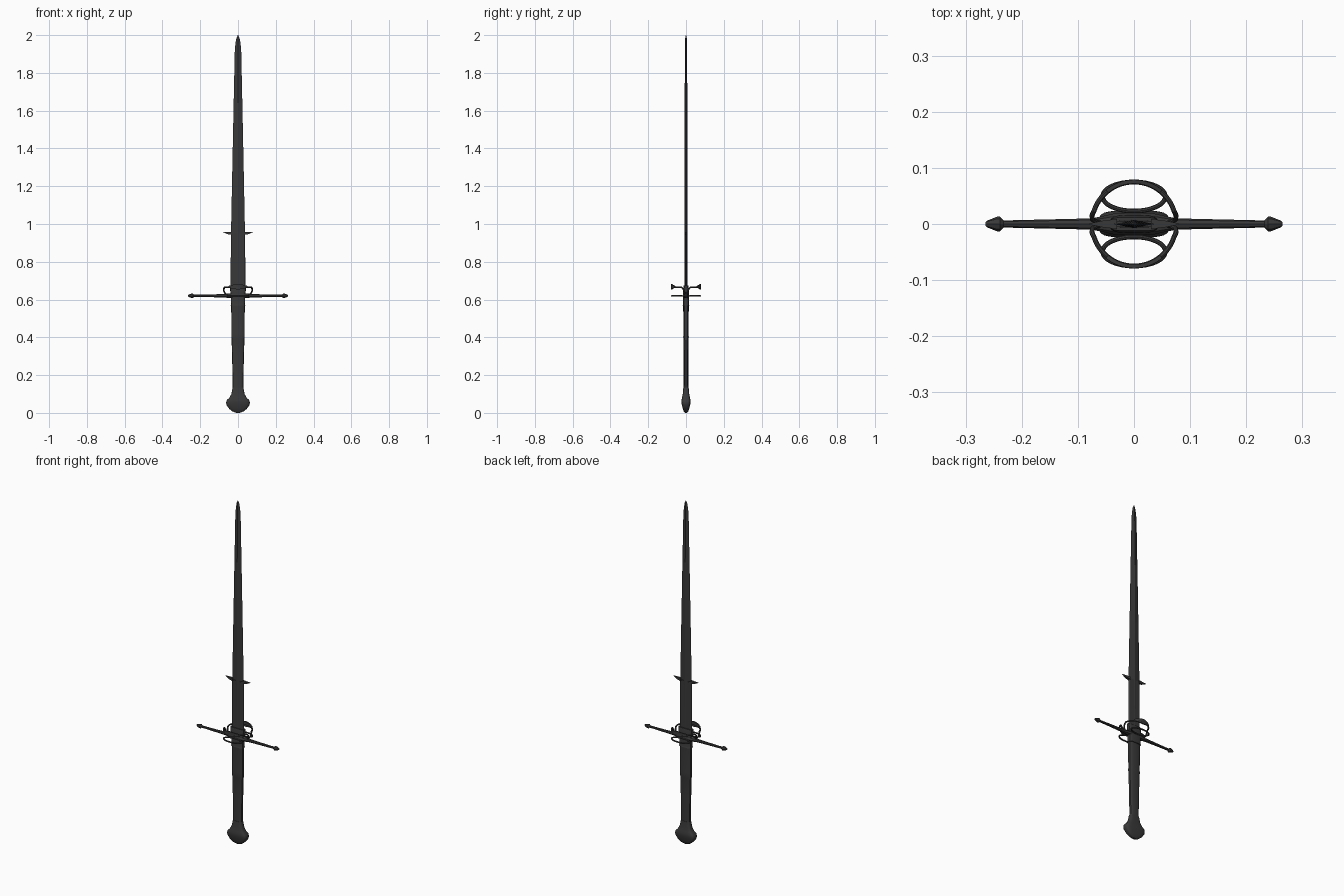
import bpy, bmesh, math
from mathutils import Vector

if "Cube" in bpy.data.objects:
    bpy.data.objects.remove(bpy.data.objects["Cube"])

steel = bpy.data.materials.new("dark_steel")
steel.diffuse_color = (0.04, 0.04, 0.04, 1)
steel.use_nodes = True
steel.node_tree.nodes["Principled BSDF"].inputs["Base Color"].default_value = steel.diffuse_color


def finish(ob, smooth=30):
    ob.data.materials.append(steel)
    bpy.ops.object.select_all(action='DESELECT')
    ob.select_set(True)
    bpy.context.view_layer.objects.active = ob
    if ob.type == 'CURVE':
        bpy.ops.object.convert(target='MESH')
    if smooth:
        bpy.ops.object.shade_smooth_by_angle(angle=math.radians(smooth))
    return bpy.context.view_layer.objects.active


def outline(n, power=1.0):
    # unit cross-section; a power below 1 makes it boxier
    f = lambda v: math.copysign(abs(v) ** power, v) if abs(v) > 1e-6 else 0
    return [(f(math.cos(2 * math.pi * i / n)), f(math.sin(2 * math.pi * i / n))) for i in range(n)]


def skin(name, rings, smooth=30):
    bm = bmesh.new()
    vs = [[bm.verts.new(p) for p in r] for r in rings]
    n = len(vs[0])
    for a, b in zip(vs, vs[1:]):
        for i in range(n):
            bm.faces.new((a[i], a[(i + 1) % n], b[(i + 1) % n], b[i]))
    bm.faces.new(vs[0])
    bm.faces.new(vs[-1])
    bmesh.ops.recalc_face_normals(bm, faces=bm.faces)
    me = bpy.data.meshes.new(name)
    bm.to_mesh(me)
    bm.free()
    ob = bpy.data.objects.new(name, me)
    bpy.context.collection.objects.link(ob)
    return finish(ob, smooth)


def loft_z(name, sections, shape, smooth=30):
    # sections: height, half width, half depth
    return skin(name, [[(u * a, v * b, z) for u, v in shape] for z, a, b in sections], smooth)


def loft_x(name, sections, shape, z0, smooth=30):
    # sections: x, half depth, half height
    return skin(name, [[(x, u * a, z0 + v * b) for u, v in shape] for x, a, b in sections], smooth)


def tube(name, pts, r, cyclic=False):
    cu = bpy.data.curves.new(name, 'CURVE')
    cu.dimensions = '3D'
    cu.bevel_depth = r
    cu.bevel_resolution = 2
    cu.use_fill_caps = True
    sp = cu.splines.new('POLY')
    sp.points.add(len(pts) - 1)
    for p, co in zip(sp.points, pts):
        p.co = (*co, 1)
    sp.use_cyclic_u = cyclic
    ob = bpy.data.objects.new(name, cu)
    bpy.context.collection.objects.link(ob)
    return finish(ob)


# blade: flat diamond section with a rounded-off point
loft_z("blade", [(0.60, .037, .007), (0.95, .037, .007), (1.30, .030, .007), (1.64, .023, .007),
                 (1.92, .017, .006), (1.96, .013, .005), (1.985, .008, .004), (2.0, .001, .001)],
       outline(4), 0)

# ricasso: thicker, blunt lower blade
loft_z("ricasso", [(0.62, .039, .007), (0.95, .038, .006)], outline(8, 0.6), 0)

# grip
loft_z("grip", [(0.09, .028, .014), (0.16, .028, .012), (0.28, .031, .012), (0.39, .034, .013),
                (0.40, .035, .015), (0.42, .035, .013), (0.57, .036, .015)], outline(16, 0.7))

# collar around the guard
loft_z("collar", [(0.568, .039, .019), (0.575, .037, .016), (0.62, .038, .017),
                  (0.655, .042, .016), (0.675, .044, .012)], outline(16, 0.5))

# pommel
loft_z("pommel", [(0.0, .010, .006), (0.008, .030, .012), (0.022, .047, .017), (0.042, .061, .022),
                  (0.056, .063, .024), (0.068, .059, .024), (0.08, .046, .021), (0.10, .035, .017),
                  (0.135, .028, .014)], outline(24, 0.5))

# cross guard: swollen centre, thin arms
loft_x("cross_guard", [(-.245, .006, .006), (-.16, .008, .007), (-.075, .010, .009), (-.03, .020, .014),
                       (.03, .020, .014), (.075, .010, .009), (.16, .008, .007), (.245, .006, .006)],
       outline(8), 0.62, 20)

for s, side in ((-1, "left"), (1, "right")):
    # guard end knob
    loft_x("guard_end_" + side, [(s * .232, .006, .006), (s * .239, .013, .012), (s * .244, .013, .012),
                                 (s * .262, .006, .006), (s * .265, .003, .003)], outline(8), 0.62, 20)
    # pointed lug on the blade
    skin("blade_lug_" + side, [
        [(s * .030, -.009, .942), (s * .030, .009, .942), (s * .030, .009, .958), (s * .030, -.009, .958)],
        [(s * .055, -.006, .946), (s * .055, .006, .946), (s * .055, .006, .957), (s * .055, -.006, .957)],
        [(s * .080, -.001, .957), (s * .080, .001, .957), (s * .080, .001, .959), (s * .080, -.001, .959)]], 0)

for s, side in ((-1, "front"), (1, "back")):
    # lower closed side ring, lying at guard height
    tube("lower_ring_" + side,
         [(.056 * math.cos(t), s * (.049 + .026 * math.sin(t)), .62)
          for t in (2 * math.pi * i / 32 for i in range(32))], .0042, True)
    # upper half ring, dropping to the guard at both ends
    arc = [(.075 * math.cos(t), s * .075 * math.sin(t), .665)
           for t in (math.pi * (.1 + .8 * i / 24) for i in range(25))]
    leg = [(.050, 0, .624), (.066, s * .003, .630), (.074, s * .008, .642), (.075, s * .015, .657)]
    tube("upper_ring_" + side, leg + arc + [(-x, y, z) for x, y, z in reversed(leg)], .0045)
    # flared plate at the middle of the upper ring
    rings = []
    for i in range(13):
        k = i / 6 - 1
        t = math.pi * (.5 + .22 * k)
        h = .004 + .011 * (1 - abs(k)) ** .8
        rings.append([((.076 + d) * math.cos(t), s * (.076 + d) * math.sin(t), .668 + e * h)
                      for d, e in ((-.004, -1), (.003, -1), (.003, 1), (-.004, 1))])
    skin("ring_plate_" + side, rings)
